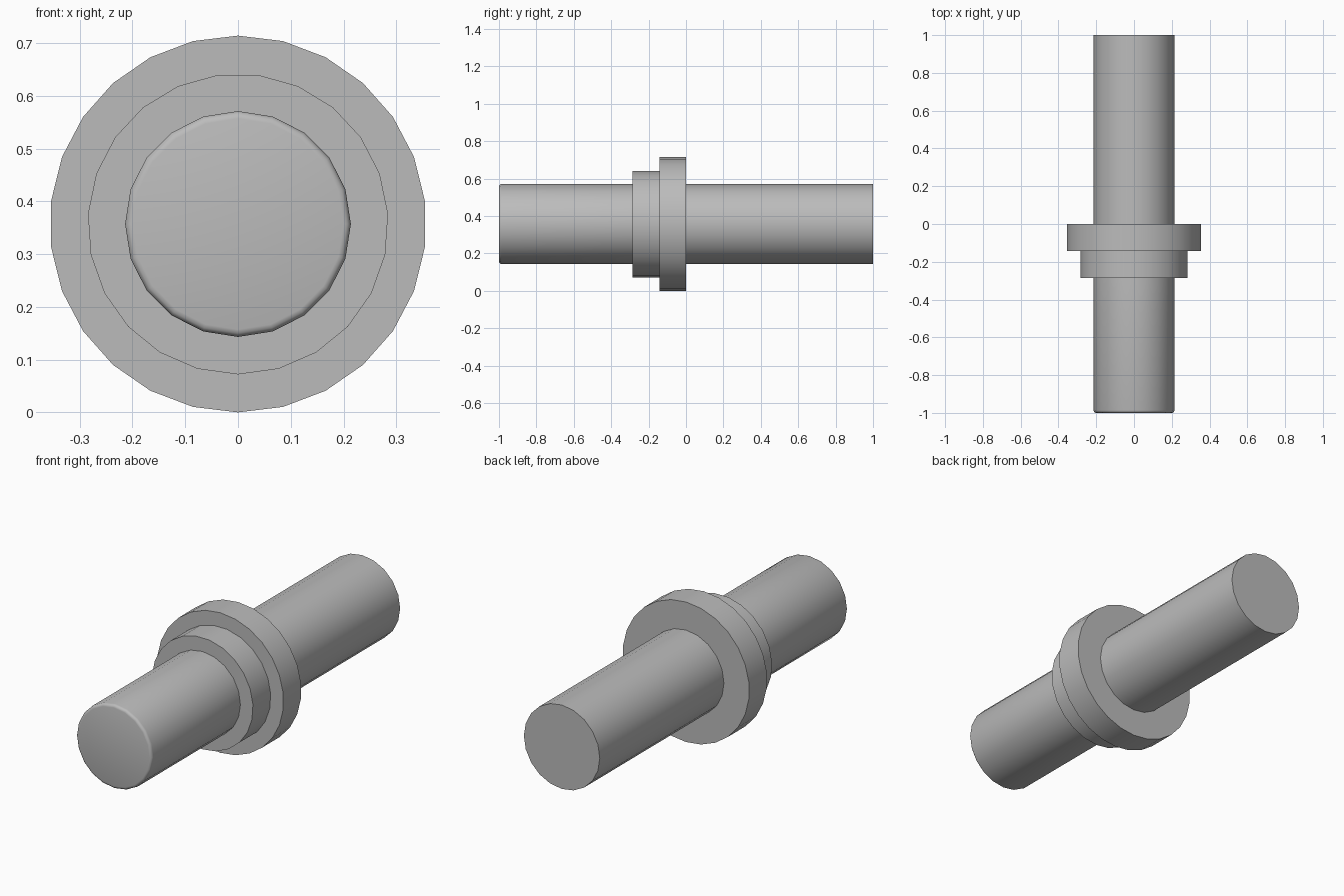
import bpy
import math

default_cube = bpy.data.objects.get("Cube")
if default_cube:
    bpy.data.objects.remove(default_cube, do_unlink=True)

AXIS_HEIGHT = 0.357

# Single grey metal
steel = bpy.data.materials.new("grey_metal")
steel.use_nodes = True
grey = (0.5, 0.5, 0.5, 1)
steel.diffuse_color = grey
steel.node_tree.nodes["Principled BSDF"].inputs["Base Color"].default_value = grey


def turned_part(name, sides, profile, start=90):
    """Solid of revolution about the y axis from (radius, y) points, front to back."""
    verts, faces = [], []
    for radius, y in profile:
        for i in range(sides):
            a = math.radians(start) + math.tau * i / sides
            verts.append((radius * math.cos(a), y, AXIS_HEIGHT + radius * math.sin(a)))
    for ring in range(len(profile) - 1):
        for i in range(sides):
            j = (i + 1) % sides
            a, b = ring * sides, (ring + 1) * sides
            faces.append((a + i, b + i, b + j, a + j))
    faces.append(tuple(range(sides)))
    last = (len(profile) - 1) * sides
    faces.append(tuple(reversed(range(last, last + sides))))
    mesh = bpy.data.meshes.new(name)
    mesh.from_pydata(verts, [], faces)
    mesh.materials.append(steel)
    obj = bpy.data.objects.new(name, mesh)
    bpy.context.collection.objects.link(obj)
    bpy.ops.object.select_all(action='DESELECT')
    obj.select_set(True)
    bpy.context.view_layer.objects.active = obj
    bpy.ops.object.shade_smooth_by_angle(angle=math.radians(32))
    return obj


# Front shaft with a small rounded lip
SHAFT, LIP = 0.214, 0.014
lip = [(SHAFT - LIP + LIP * math.sin(t), -1 + LIP - LIP * math.cos(t))
       for t in (math.radians(d) for d in (0, 30, 60, 90))]
turned_part("front_shaft", 20, lip + [(SHAFT, -0.286)])

# Stepped collar
turned_part("collar_ring", 23, [(0.285, -0.286), (0.285, -0.143)], start=-90)
turned_part("flange", 26, [(0.357, -0.143), (0.357, 0)])

# Rear shaft
turned_part("rear_shaft", 20, [(SHAFT, 0), (SHAFT, 1)])
